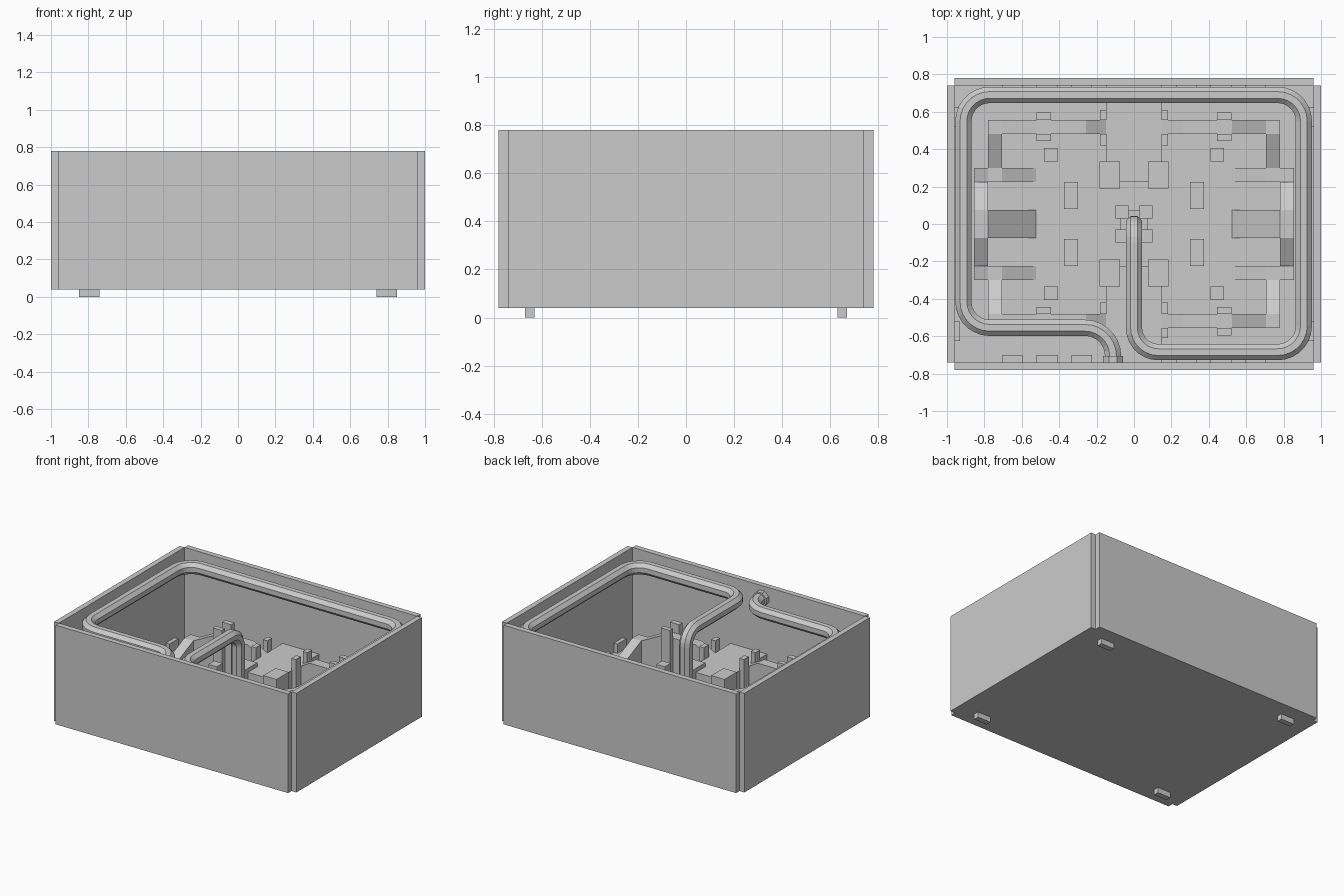
import bpy, bmesh, math
from mathutils import Vector

if "Cube" in bpy.data.objects:
    bpy.data.objects.remove(bpy.data.objects["Cube"])

grey = bpy.data.materials.new("plain grey")
grey.diffuse_color = (0.6, 0.6, 0.6, 1)
grey.use_nodes = True
grey.node_tree.nodes["Principled BSDF"].inputs["Base Color"].default_value = grey.diffuse_color
FLOOR = 0.08
BASE = 0.06  # parts sink slightly into the floor


def finish(name, bm):
    bmesh.ops.recalc_face_normals(bm, faces=bm.faces)
    me = bpy.data.meshes.new(name)
    bm.to_mesh(me)
    bm.free()
    me.materials.append(grey)
    ob = bpy.data.objects.new(name, me)
    bpy.context.collection.objects.link(ob)
    return ob


def add_block(bm, xs, ys, z0, tops):
    """Block whose four top corners (x0y0, x1y0, x1y1, x0y1) have given heights."""
    corners = [(xs[0], ys[0]), (xs[1], ys[0]), (xs[1], ys[1]), (xs[0], ys[1])]
    lo = [bm.verts.new((x, y, z0)) for x, y in corners]
    hi = [bm.verts.new((x, y, z)) for (x, y), z in zip(corners, tops)]
    bm.faces.new(lo[::-1])
    bm.faces.new(hi)
    for i in range(4):
        j = (i + 1) % 4
        bm.faces.new((lo[i], lo[j], hi[j], hi[i]))


def block(name, xs, ys, z0, top, mx=True, my=True, axis=None):
    """Block or ramp, mirrored in x and/or y. Ramp: top=(start, end) along axis."""
    if axis == 'x':
        tops = (top[0], top[1], top[1], top[0])
    elif axis == 'y':
        tops = (top[0], top[0], top[1], top[1])
    else:
        tops = (top,) * 4
    bm = bmesh.new()
    for sx in ((1, -1) if mx else (1,)):
        for sy in ((1, -1) if my else (1,)):
            add_block(bm, [sx * x for x in xs], [sy * y for y in ys], z0, tops)
    return finish(name, bm)


# Box shell
block("floor", (-0.96, 0.96), (-0.74, 0.74), 0.04, FLOOR, False, False)
block("front_and_back_walls", (-0.96, 0.96), (0.74, 0.78), 0.04, 0.78, False, True)
block("side_walls", (0.96, 1.0), (-0.74, 0.74), 0.04, 0.78, True, False)
block("feet", (0.74, 0.85), (0.63, 0.67), 0.0, FLOOR + 0.006)

# Raised platforms at front and back, with low blocks on their inner corners
block("platforms", (-0.15, 0.15), (0.225, 0.74), BASE, 0.28, False, True)
block("platform_corner_blocks", (0.075, 0.185), (0.19, 0.335), BASE, 0.31)

# Ramped walkways climbing from the arena floor to the platforms
block("lower_ramps", (0.525, 0.705), (0.225, 0.30), BASE, (FLOOR, 0.17), axis='x')
block("lower_landings", (0.705, 0.78), (0.225, 0.30), BASE, 0.17)
block("side_climb_ramps", (0.705, 0.78), (0.30, 0.48), BASE, (0.17, 0.25), axis='y')
block("corner_landings", (0.705, 0.78), (0.48, 0.555), BASE, 0.25)
block("upper_ramps", (0.525, 0.705), (0.48, 0.555), BASE, (0.34, 0.25), axis='x')
block("upper_walkways", (0.257, 0.525), (0.48, 0.555), BASE, 0.34)
block("platform_ramps", (0.15, 0.257), (0.48, 0.555), BASE, (0.28, 0.34), axis='x')

# Outer side walkways with a central ramp
block("outer_rise_ramps", (0.78, 0.855), (0.225, 0.30), BASE, (0.17, 0.20), axis='x')
block("outer_side_ramps", (0.78, 0.855), (0.075, 0.225), BASE, (0.28, 0.20), axis='y')
block("outer_landings", (0.78, 0.855), (-0.075, 0.075), BASE, 0.28, True, False)
block("middle_ramps", (0.525, 0.78), (-0.075, 0.075), BASE, (FLOOR, 0.28), True, False, 'x')

# Posts flanking the walkways and gates
for y0, y1, label in ((0.445, 0.48, "inner"), (0.555, 0.595, "outer")):
    block(label + "_walkway_posts", (0.445, 0.52), (y0, y1), BASE, 0.41)
for y0, y1, label in ((0.42, 0.48, "inner"), (0.555, 0.61, "outer")):
    block(label + "_gate_posts", (0.147, 0.183), (y0, y1), BASE, 0.37)

# Cover blocks on the arena floor
block("square_cover_blocks", (0.41, 0.48), (0.335, 0.405), BASE, 0.19)
block("long_cover_blocks", (0.30, 0.375), (0.08, 0.225), BASE, 0.17)

# Small blocks along the walls
for i, x in enumerate((0.28, 0.465, 0.65)):
    block("wall_block_%d" % (i + 1), (x - 0.055, x + 0.055), (0.70, 0.745), BASE, 0.15)
block("side_wall_blocks", (0.93, 0.965), (0.52, 0.625), BASE, 0.15)

# Centre pedestal around the foot of the tube
block("pedestal", (-0.075, 0.075), (-0.075, 0.075), BASE, 0.11, False, False)
block("pedestal_corners", (0.03, 0.10), (0.03, 0.10), BASE, 0.14)


# Tube: filleted path swept with an octagon
def fillet(points, radii, steps=7):
    out = [points[0]]
    for a, p, b, r in zip(points, points[1:], points[2:], radii):
        da, db = (a - p).normalized(), (b - p).normalized()
        centre = p + (da + db) * r
        for i in range(steps + 1):
            t = math.pi / 2 * i / steps
            out.append(centre - db * r * math.cos(t) - da * r * math.sin(t))
    return out + [points[-1]]


def sweep(name, path, radius, sides=8):
    bm = bmesh.new()
    rings, side = [], None
    for i, p in enumerate(path):
        tangent = (path[min(i + 1, len(path) - 1)] - path[max(i - 1, 0)]).normalized()
        s = tangent.cross(Vector((0, 0, 1)))
        if s.length > 0.05:
            side = s.normalized()
        up = side.cross(tangent).normalized()
        ring = []
        for k in range(sides):
            a = 2 * math.pi * (k + 0.5) / sides
            ring.append(bm.verts.new(p + (side * math.cos(a) + up * math.sin(a)) * radius))
        rings.append(ring)
    for r0, r1 in zip(rings, rings[1:]):
        for k in range(sides):
            n = (k + 1) % sides
            bm.faces.new((r0[k], r0[n], r1[n], r1[k]))
    bm.faces.new(rings[0])
    bm.faces.new(rings[-1][::-1])
    return finish(name, bm)


Z = 0.69
corners = [Vector(c) for c in (
    (-0.112, -0.74, Z), (-0.112, -0.555, Z), (-0.912, -0.555, Z), (-0.912, 0.69, Z),
    (0.908, 0.69, Z), (0.908, -0.685, Z), (0, -0.685, Z), (0, 0, Z), (0, 0, FLOOR))]
sweep("tube", fillet(corners, (0.15, 0.14, 0.14, 0.14, 0.14, 0.13, 0.10)), 0.047)
sweep("tube_end_collar", [Vector((-0.112, -0.742, Z)), Vector((-0.112, -0.705, Z))], 0.058)
